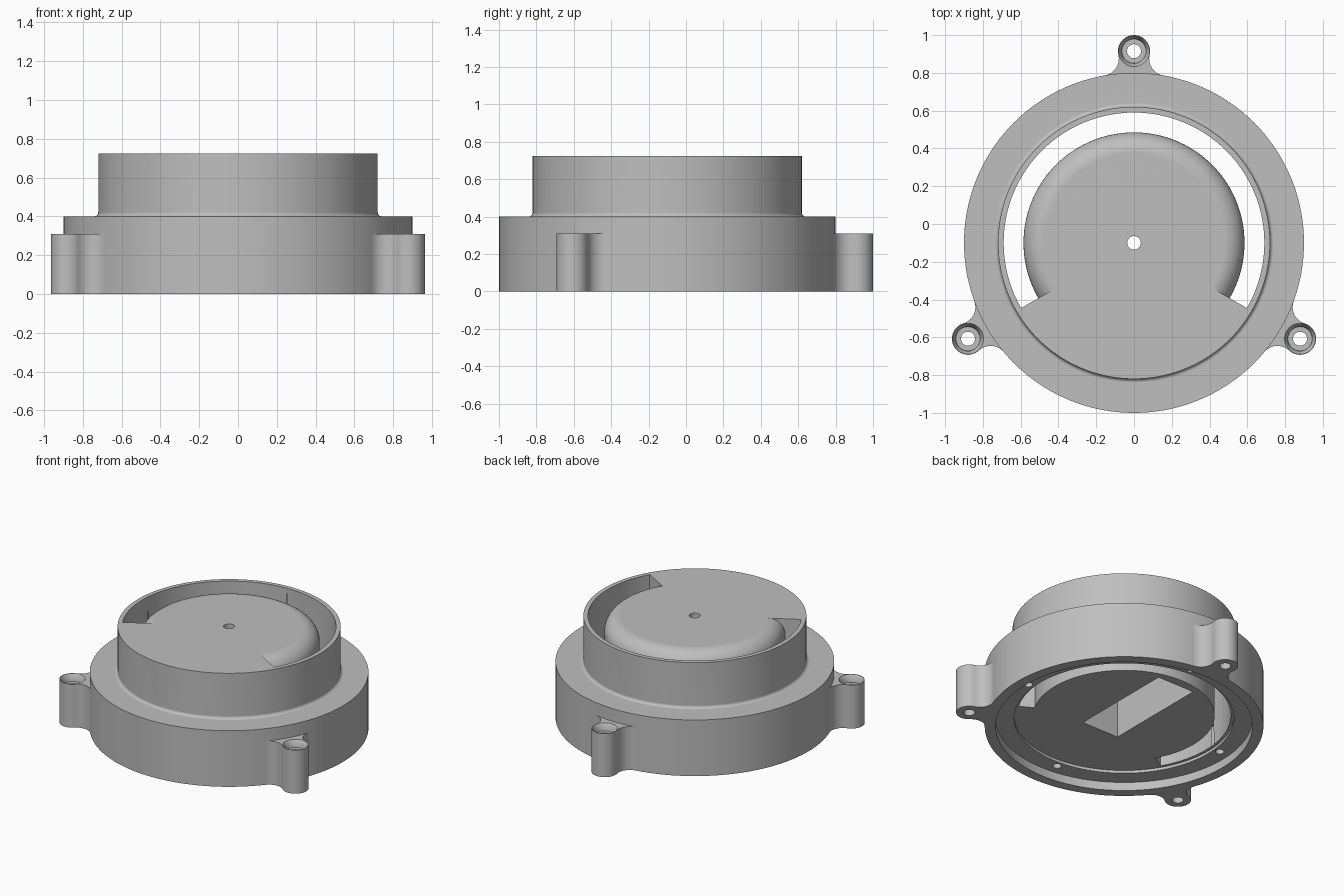
import bpy, bmesh
from math import sin, cos, pi, radians, sqrt, atan2

old = bpy.data.objects.get("Cube")
if old:
    bpy.data.objects.remove(old, do_unlink=True)

CY = -0.1      # the round body sits slightly forward of the origin
SEG = 144

grey = bpy.data.materials.new("plain grey")
grey.use_nodes = True
grey.diffuse_color = (0.52, 0.52, 0.52, 1)
grey.node_tree.nodes["Principled BSDF"].inputs["Base Color"].default_value = (0.52, 0.52, 0.52, 1)


def finish(name, bm):
    bmesh.ops.remove_doubles(bm, verts=bm.verts, dist=1e-5)
    bmesh.ops.recalc_face_normals(bm, faces=bm.faces)
    mesh = bpy.data.meshes.new(name)
    bm.to_mesh(mesh)
    bm.free()
    mesh.materials.append(grey)
    ob = bpy.data.objects.new(name, mesh)
    bpy.context.collection.objects.link(ob)
    return ob


def arc(cx, cy, r, a0, a1, n):
    return [(cx + r * cos(a0 + (a1 - a0) * i / n), cy + r * sin(a0 + (a1 - a0) * i / n))
            for i in range(n + 1)]


def lathe(name, profile, centre=(0, CY), start=0, sweep=360, seg=SEG):
    """Turn a closed (radius, height) outline about a vertical axis."""
    bm = bmesh.new()
    full = sweep == 360
    rings = []
    for i in range(seg if full else seg + 1):
        a = radians(start + sweep * i / seg)
        rings.append([bm.verts.new((centre[0] + r * cos(a), centre[1] + r * sin(a), z))
                      for r, z in profile])
    n = len(profile)
    for i in range(seg):
        p, q = rings[i], rings[(i + 1) % len(rings)]
        for j in range(n):
            k = (j + 1) % n
            if profile[j][0] or profile[k][0]:
                bm.faces.new((p[j], q[j], q[k], p[k]))
    if not full:
        bm.faces.new(rings[0])
        bm.faces.new(rings[-1])
    bmesh.ops.remove_doubles(bm, verts=bm.verts, dist=1e-5)
    bmesh.ops.dissolve_degenerate(bm, edges=bm.edges, dist=1e-6)
    return finish(name, bm)


def rod(name, r, z0, z1, centre):
    return lathe(name, [(0, z0), (r, z0), (r, z1), (0, z1)], centre, seg=32)


def activate(ob):
    bpy.ops.object.select_all(action='DESELECT')
    ob.select_set(True)
    bpy.context.view_layer.objects.active = ob


def cut(ob, cutter):
    cutter.hide_render = True
    activate(ob)
    m = ob.modifiers.new("cut", 'BOOLEAN')
    m.operation, m.solver, m.object = 'DIFFERENCE', 'EXACT', cutter
    bpy.ops.object.modifier_apply(modifier=m.name)
    bpy.data.objects.remove(cutter, do_unlink=True)


def smooth(ob):
    activate(ob)
    bpy.ops.object.shade_smooth_by_angle(angle=radians(30))
    m = ob.modifiers.new("even shading", 'WEIGHTED_NORMAL')
    m.keep_sharp = True
    bpy.ops.object.modifier_apply(modifier=m.name)


# Housing: wide base, filleted collar, stepped recess underneath
fillet = arc(0.74, 0.42, 0.02, -pi / 2, -pi, 4)
housing = lathe("housing", [(0, 0.08), (0.71, 0.08), (0.71, 0.06), (0.83, 0.06), (0.83, 0),
                            (0.9, 0), (0.9, 0.4)] + fillet + [(0.72, 0.725), (0, 0.725)])

# Curved slot that leaves a rounded dome inside the collar
dome_edge = arc(0.475, 0.615, 0.11, pi / 2, 0, 10)
cut(housing, lathe("slot_cutter", dome_edge + [(0.585, 0), (0.69, 0), (0.69, 0.8), (0.475, 0.8)],
                   start=-30, sweep=240, seg=96))

# Rectangular pocket below, with the centre hole through its roof
bm = bmesh.new()
bmesh.ops.create_cube(bm, size=1)
for v in bm.verts:
    v.co = (v.co.x * 0.29, v.co.y * 0.76 + CY + 0.14, (v.co.z + 0.5) * 0.6)
cut(housing, finish("pocket_cutter", bm))
cut(housing, rod("centre_hole_cutter", 0.036, 0.5, 0.8, (0, CY)))

# Four blind screw holes in the recessed ledge
for k in range(4):
    a = radians(-5 + 90 * k)
    cut(housing, rod("screw_cutter", 0.028, 0, 0.28, (0.755 * cos(a), CY + 0.755 * sin(a))))
smooth(housing)


# Mounting lugs: round ends blended into the base by concave fillets
def lug(name, angle):
    R, D, r, f, top = 0.9, 1.015, 0.085, 0.09, 0.31
    fy = ((R + f) ** 2 - (r + f) ** 2 + D * D) / (2 * D)
    fx = sqrt((R + f) ** 2 - fy * fy)
    to_body, to_lug = atan2(-fy, -fx) + 2 * pi, atan2(D - fy, -fx)
    out = atan2(fy - D, fx)
    half = arc(fx, fy, f, to_body, to_lug, 10) + arc(0, D, r, out, pi / 2, 16)[1:]
    outline = half + [(-x, y) for x, y in half[-2::-1]]
    # inner edge follows the base just under its surface
    t = atan2(half[0][0], half[0][1])
    outline += arc(0, 0, R - 0.004, pi / 2 + t, pi / 2 - t, 8)
    c, s = cos(angle - pi / 2), sin(angle - pi / 2)
    bm = bmesh.new()
    face = bm.faces.new([bm.verts.new((x * c - y * s, x * s + y * c + CY, 0)) for x, y in outline])
    up = bmesh.ops.extrude_face_region(bm, geom=[face], use_keep_orig=True)
    for g in up["geom"]:
        if isinstance(g, bmesh.types.BMVert):
            g.co.z = top
    ob = finish(name, bm)
    # countersunk seat and through hole
    seat = [(0, -0.1), (0.037, -0.1), (0.037, top - 0.05), (0.064, top - 0.05),
            (0.066, top - 0.035), (0.073, top - 0.015), (0.082, top), (0.082, top + 0.1),
            (0, top + 0.1)]
    cut(ob, lathe("seat_cutter", seat, (-D * s, D * c + CY), seg=40))
    smooth(ob)


for name, deg in (("back_lug", 90), ("left_lug", -30), ("right_lug", 210)):
    lug(name, radians(deg))
